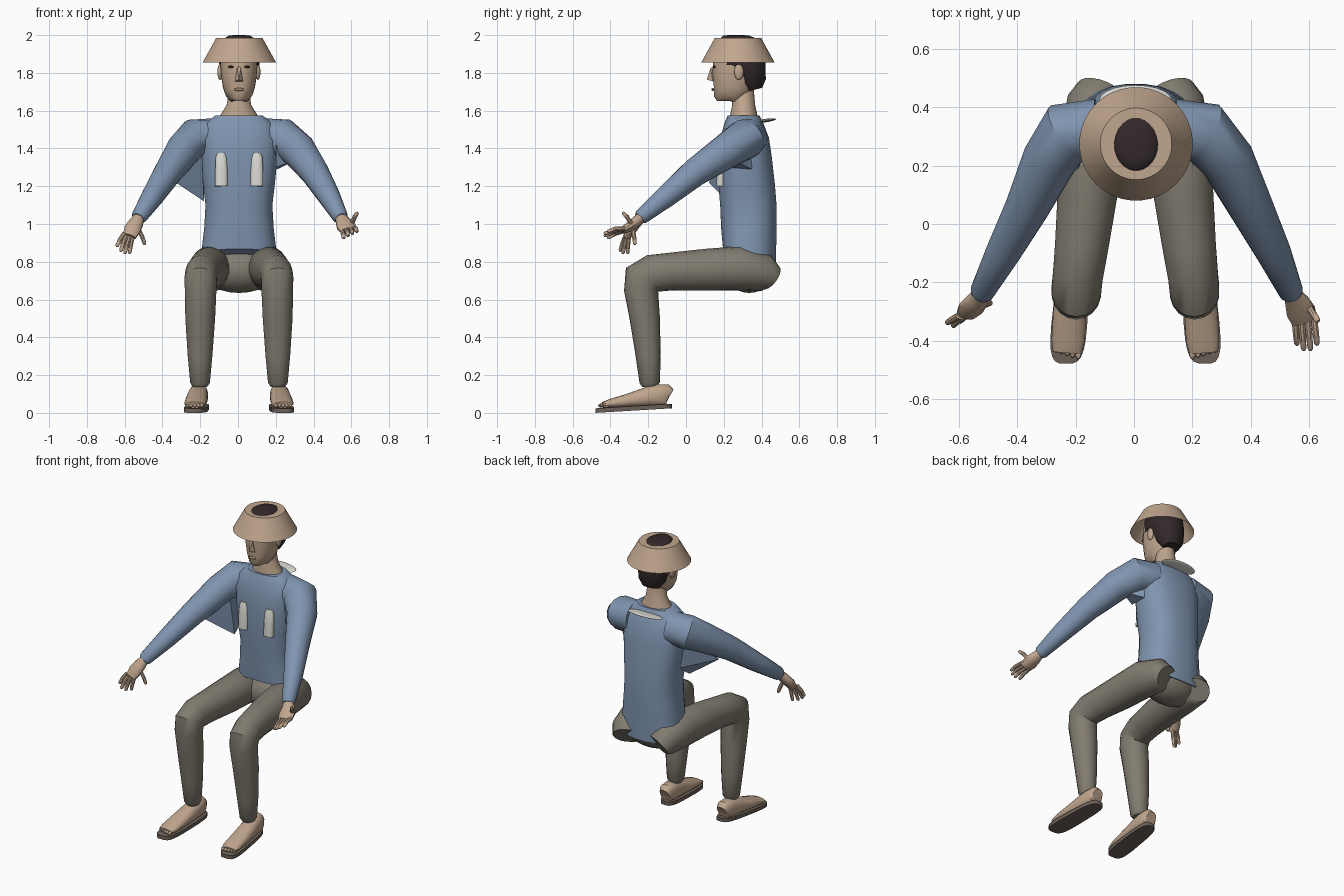
import bpy, bmesh, math
from mathutils import Vector, Matrix


def mat(name, r, g, b):
    m = bpy.data.materials.new(name)
    lin = [((c / 255 + 0.055) / 1.055) ** 2.4 for c in (r, g, b)]
    m.diffuse_color = (*lin, 1)
    return m


SKIN = mat("skin", 192, 166, 142)
STRAW = mat("straw", 192, 166, 142)
SHIRT = mat("shirt blue", 128, 149, 176)
PANTS = mat("trouser grey", 130, 124, 112)
WHITE = mat("off white", 215, 216, 208)
HAIR = mat("dark hair", 50, 40, 41)
SOLE = mat("sole brown", 108, 97, 88)
LIPS = mat("lips", 165, 135, 115)


def finish(bm, name, material, angle=40):
    bmesh.ops.recalc_face_normals(bm, faces=bm.faces)
    me = bpy.data.meshes.new(name)
    bm.to_mesh(me)
    bm.free()
    me.materials.append(material)
    me.shade_smooth()
    me.set_sharp_from_angle(angle=math.radians(angle))
    ob = bpy.data.objects.new(name, me)
    bpy.context.collection.objects.link(ob)
    return ob


def tube(name, pts, material, sides=16, power=1.0, caps=(True, True), shape=None):
    """Loft of (super)ellipses along a path of (x, y, z, radius_u, radius_v)."""
    bm = bmesh.new()
    rings = []
    c = [Vector(p[:3]) for p in pts]
    for i, p in enumerate(pts):
        t = (c[min(i + 1, len(c) - 1)] - c[max(i - 1, 0)]).normalized()
        u = (Vector((1, 0, 0)) - t * t.x).normalized()
        v = t.cross(u)
        ring = []
        for k in range(sides):
            a = 2 * math.pi * (k + 0.5) / sides
            ca, sa = math.cos(a), math.sin(a)
            ca = math.copysign(abs(ca) ** power, ca)
            sa = math.copysign(abs(sa) ** power, sa)
            q = c[i] + u * ca * p[3] + v * sa * p[-1]
            ring.append(bm.verts.new(shape(q) if shape else q))
        rings.append(ring)
    for r0, r1 in zip(rings, rings[1:]):
        for k in range(sides):
            j = (k + 1) % sides
            bm.faces.new((r0[k], r0[j], r1[j], r1[k]))
    if caps[0]:
        bm.faces.new(rings[0])
    if caps[1]:
        bm.faces.new(rings[-1])
    return finish(bm, name, material)


def ball(name, loc, size, material, tilt=0):
    bm = bmesh.new()
    m = Matrix.Translation(loc) @ Matrix.Rotation(tilt, 4, 'X') @ Matrix.Diagonal((*size, 1))
    bmesh.ops.create_uvsphere(bm, u_segments=20, v_segments=12, radius=1, matrix=m)
    return finish(bm, name, material, 60)


def hull(name, pts, material):
    bm = bmesh.new()
    for p in pts:
        bm.verts.new(p)
    bmesh.ops.convex_hull(bm, input=bm.verts)
    return finish(bm, name, material, 30)


def up(x, rows):
    """Rows of (z, y, rx, ry) become an upright path."""
    return [(x, y, z, rx, ry) for z, y, rx, ry in rows]


def finger(name, a, b, r=0.012):
    a, b = Vector(a), Vector(b)
    m = a.lerp(b, 0.55) + Vector((0, 0, 0.006))
    e = a.lerp(b, 0.92)
    tube(name, [(*a, r), (*m, r), (*e, r * 0.85), (*b, r * 0.4)], SKIN, 8)


# shirt body, hem hanging lower at the back
def hem(q):
    if q.z < 0.93:
        q.z -= max(0, q.y - 0.2) / 0.27 * 0.15
    return q


tube("shirt_body", up(0.005, [
    (.87, .335, .205, .14), (.98, .333, .185, .148), (1.1, .33, .178, .15),
    (1.2, .322, .19, .15), (1.35, .315, .205, .14), (1.45, .31, .21, .13),
    (1.53, .305, .185, .105), (1.575, .305, .125, .085)]), SHIRT, 24, 0.8, shape=hem)

# sleeves
tube("sleeve_right", [(-.12, .33, 1.46, .10), (-.23, .315, 1.45, .108), (-.29, .22, 1.39, .094),
                      (-.37, .05, 1.275, .075), (-.45, -.1, 1.15, .06),
                      (-.522, -.235, 1.04, .042), (-.53, -.25, 1.03, .03)], SHIRT)
tube("sleeve_left", [(.13, .33, 1.46, .10), (.24, .315, 1.45, .108), (.32, .22, 1.39, .094),
                     (.405, .05, 1.275, .076), (.48, -.1, 1.15, .06),
                     (.54, -.235, 1.04, .042), (.547, -.25, 1.03, .03)], SHIRT)
hull("underarm_right", [(-.33, .12, 1.22), (-.18, .22, 1.12), (-.2, .3, 1.38),
                        (-.19, .19, 1.36), (-.18, .33, 1.2)], SHIRT)
hull("underarm_left", [(.2, .2, 1.42), (.2, .34, 1.4), (.21, .35, 1.29),
                       (.2, .22, 1.3), (.31, .25, 1.34)], SHIRT)

# chest pockets and back collar
for side, x in (("right", -.088), ("left", .1)):
    tube("pocket_" + side, up(x, [(1.2, .182, .034, .022), (1.28, .186, .034, .022),
                                  (1.35, .192, .031, .022), (1.375, .194, .022, .016)]), WHITE, 12, 0.8)
ball("back_collar", (.005, .425, 1.548), (.125, .052, .009), WHITE, 0.15)

# neck and head
tube("neck", up(0.005, [(1.53, .31, .115, .075), (1.575, .305, .1, .074),
                        (1.63, .305, .066, .062), (1.71, .3, .055, .06)]), SKIN)
tube("head", up(0.005, [(1.65, .215, .03, .05), (1.658, .215, .05, .07), (1.69, .225, .073, .085),
                        (1.73, .245, .086, .107), (1.78, .255, .094, .117), (1.83, .262, .098, .122),
                        (1.88, .27, .1, .125), (1.94, .27, .09, .11)]), SKIN, 20, 0.9)
hull("nose", [(-.017, .142, 1.755), (.027, .142, 1.755), (.005, .11, 1.765),
              (-.004, .13, 1.825), (.014, .13, 1.825), (.005, .16, 1.75), (.005, .15, 1.84)], SKIN)
ball("mouth", (.005, .142, 1.712), (.028, .008, .008), LIPS)
for side, s in (("right", -1), ("left", 1)):
    ball("eye_" + side, (.005 + s * .042, .15, 1.832), (.017, .008, .006), HAIR)
    ball("ear_" + side, (.005 + s * .1, .28, 1.805), (.014, .025, .042), SKIN)

# hair shows through the crown of the hat
tube("hair", up(0.007, [(1.71, .36, .055, .045), (1.75, .35, .085, .075), (1.82, .335, .101, .095),
                        (1.88, .29, .112, .14), (1.95, .268, .098, .118),
                        (1.985, .265, .075, .088), (1.997, .265, .058, .07),
                        (2.0, .265, .03, .04)]), HAIR, 24)
tube("hat", up(0.007, [(1.855, .275, .195, .195), (1.985, .275, .123, .123)]),
     STRAW, 36, caps=(False, True))

# trousers
ball("trouser_seat", (.005, .335, .755), (.2, .13, .12), PANTS)
for side, s in (("right", -1), ("left", 1)):
    def X(v):
        return .005 + s * v
    tube("trouser_leg_" + side, [
        (X(.12), .455, .715, .085, .07), (X(.135), .42, .74, .1, .1), (X(.155), .28, .765, .108, .118),
        (X(.165), .1, .758, .104, .11), (X(.185), -.08, .748, .093, .1), (X(.198), -.18, .738, .087, .1),
        (X(.203), -.228, .708, .086, .108), (X(.203), -.238, .65, .085, .09),
        (X(.205), -.218, .5, .08, .08), (X(.206), -.2, .3, .066, .066),
        (X(.206), -.192, .16, .053, .054), (X(.206), -.19, .14, .04, .04)], PANTS, 18)

    # foot, toes and sandal sole
    tube("foot_" + side, [
        (X(.212), -.088, .085, .035, .045), (X(.212), -.1, .092, .045, .06), (X(.214), -.15, .093, .051, .06),
        (X(.218), -.2, .085, .054, .055), (X(.225), -.3, .066, .058, .038),
        (X(.231), -.4, .05, .058, .024), (X(.234), -.44, .042, .05, .016)], SKIN, 16, 0.85)
    for i in range(5):
        ball(f"toe_{side}_{i + 1}", (X(.196 + i * .019), -.447 + i * .006, .039),
             (.01, .018, .011), SKIN)

    def tilt(q):
        w = 1 + (-.28 - q.y) * 0.5
        cx = X(.222 - (q.y + .28) * 0.08)
        return Vector((cx + (q.x - X(.222)) * w, q.y, q.z + (q.y + .48) * 0.06))
    tube("sandal_sole_" + side, [(X(.222), -.277, 0, .06, .203), (X(.222), -.277, .024, .06, .203)],
         SOLE, 24, 0.55, shape=tilt)

# right hand hangs with fingers down
tube("palm_right", [(-.522, -.235, 1.04, .028), (-.54, -.265, 1.005, .04, .03),
                    (-.56, -.29, .97, .045, .028), (-.575, -.31, .935, .036, .02)], SKIN, 12)
for i, (a, b) in enumerate([((-.602, -.315, .95), (-.643, -.34, .88)),
                            ((-.59, -.318, .94), (-.622, -.35, .855)),
                            ((-.574, -.312, .935), (-.6, -.335, .842)),
                            ((-.557, -.302, .935), (-.575, -.31, .842)),
                            ((-.525, -.28, .97), (-.492, -.27, .89))]):
    finger(f"finger_right_{i + 1}", a, b)

# left hand reaches forward
tube("palm_left", [(.54, -.235, 1.04, .028), (.558, -.265, 1.01, .042, .03),
                   (.573, -.3, .985, .052, .027), (.585, -.335, .965, .045, .018)], SKIN, 12)
for i in range(4):
    finger(f"finger_left_{i + 1}", (.552 + i * .022, -.325, .963 + i * .005),
           (.56 + i * .023, -.405 - (.03 if i in (1, 2) else .012), .925 + i * .012))
finger("thumb_left", (.6, -.285, .995), (.632, -.335, 1.062))
